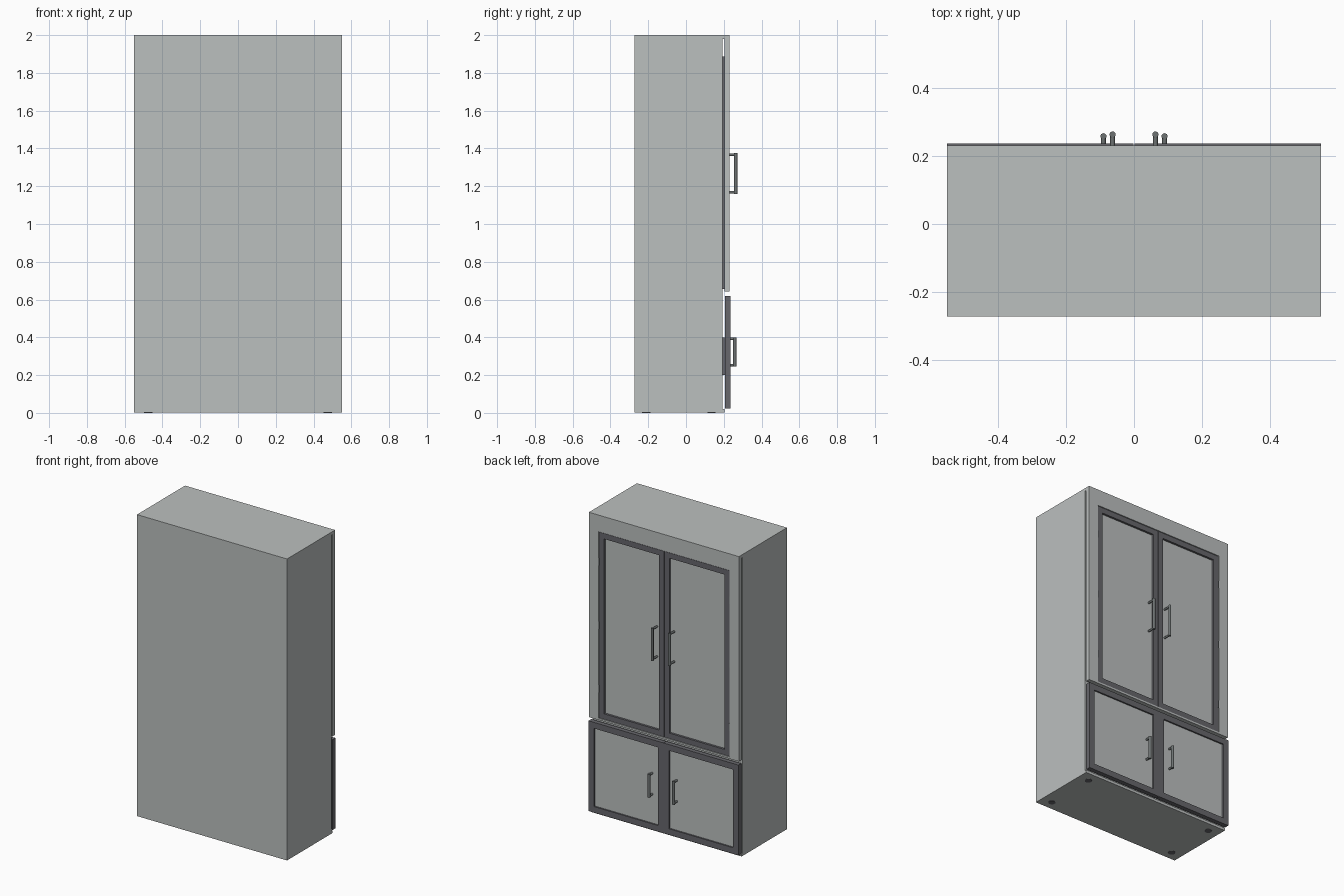
import bpy, bmesh, math
from mathutils import Vector

if "Cube" in bpy.data.objects:
    bpy.data.objects.remove(bpy.data.objects["Cube"])


def material(name, rgb):
    m = bpy.data.materials.new(name)
    m.diffuse_color = (*rgb, 1)
    m.use_nodes = True
    m.node_tree.nodes["Principled BSDF"].inputs["Base Color"].default_value = m.diffuse_color
    return m


LIGHT = material("light_grey", (0.50, 0.525, 0.52))
DARK = material("dark_grey", (0.135, 0.135, 0.15))
METAL = material("handle_grey", (0.15, 0.165, 0.165))


def finish(name, bm, mat):
    bmesh.ops.recalc_face_normals(bm, faces=bm.faces)
    me = bpy.data.meshes.new(name)
    bm.to_mesh(me)
    bm.free()
    me.materials.append(mat)
    ob = bpy.data.objects.new(name, me)
    bpy.context.collection.objects.link(ob)
    return ob


def box(name, x, y, z, mat):
    """Box from (low, high) ranges on each axis."""
    bm = bmesh.new()
    bmesh.ops.create_cube(bm, size=1)
    for v in bm.verts:
        v.co = [r[0] if c < 0 else r[1] for c, r in zip(v.co, (x, y, z))]
    return finish(name, bm, mat)


def frame(name, x, y, z, wx, wz_low, wz_high, mat):
    """Rectangular ring in the xz plane, extruded along y."""
    bm = bmesh.new()
    outer = [(x[0], z[0]), (x[1], z[0]), (x[1], z[1]), (x[0], z[1])]
    inner = [(x[0] + wx, z[0] + wz_low), (x[1] - wx, z[0] + wz_low),
             (x[1] - wx, z[1] - wz_high), (x[0] + wx, z[1] - wz_high)]
    o = [bm.verts.new((a, y[0], b)) for a, b in outer]
    i = [bm.verts.new((a, y[0], b)) for a, b in inner]
    faces = [bm.faces.new((o[k], o[(k + 1) % 4], i[(k + 1) % 4], i[k])) for k in range(4)]
    res = bmesh.ops.extrude_face_region(bm, geom=faces, use_keep_orig=True)
    for v in res["geom"]:
        if isinstance(v, bmesh.types.BMVert):
            v.co.y = y[1]
    return finish(name, bm, mat)


def rod(name, a, b, r, mat):
    """Cylinder between two points."""
    a, b = Vector(a), Vector(b)
    bm = bmesh.new()
    bmesh.ops.create_cone(bm, cap_ends=True, segments=16, radius1=r, radius2=r,
                          depth=(b - a).length)
    rot = Vector((0, 0, 1)).rotation_difference(b - a).to_matrix()
    for v in bm.verts:
        v.co = rot @ v.co + (a + b) / 2
    ob = finish(name, bm, mat)
    bpy.context.view_layer.objects.active = ob
    ob.select_set(True)
    bpy.ops.object.shade_smooth_by_angle(angle=math.radians(40))
    ob.select_set(False)
    return ob


def door(name, x, y, z, w, recess):
    """Dark frame around a sunken light panel."""
    frame(name + "_frame", x, y, z, w, w, w, DARK)
    box(name + "_panel", (x[0] + w - .002, x[1] - w + .002), (y[0] + .003, y[1] - recess),
        (z[0] + w - .002, z[1] - w + .002), LIGHT)


def handle(name, x, y0, y1, z0, z1):
    """Round pull bar on two posts."""
    rod(name + "_bar", (x, y1, z0), (x, y1, z1), .009, METAL)
    for k, z in enumerate((z0 + .008, z1 - .008)):
        rod(f"{name}_post_{k}", (x, y0, z), (x, y1, z), .007, METAL)


# Carcass: closed body with top and bottom plates reaching toward the doors
box("cabinet_body", (-.55, .55), (-.272, .193), (.002, 2), LIGHT)
box("top_plate", (-.55, .55), (.193, .231), (1.98, 2), LIGHT)
box("bottom_plate", (-.55, .55), (.193, .203), (.002, .02), LIGHT)

# Upper face frame around the tall doors
frame("face_frame", (-.55, .55), (.203, .231), (.642, 1.98), .07, .012, .09, LIGHT)

for s, side in ((1, "left"), (-1, "right")):
    # Tall upper doors
    door("upper_door_" + side, sorted((s * .002, s * .477)), (.193, .228), (.656, 1.887),
         .036, .014)
    # Lower doors stand slightly proud
    door("lower_door_" + side, sorted((s * .0015, s * .55)), (.206, .236), (.022, .62),
         .04, .010)
    # Small mounting blocks hidden in the gap behind the lower doors
    box("lower_door_mount_" + side, sorted((s * .05, s * .45)), (.193, .208), (.2, .4), DARK)
    handle("upper_handle_" + side, s * .063, .212, .263, 1.16, 1.375)
    handle("lower_handle_" + side, s * .090, .222, .258, .245, .40)
    # Hinges on the outer door edges
    for k, z in enumerate((.85, 1.27, 1.69)):
        rod(f"hinge_{side}_{k}", (s * .478, .226, z - .025), (s * .478, .226, z + .025),
            .004, METAL)
    # Low round feet
    for k, y in enumerate((-.21, .135)):
        rod(f"foot_{side}_{k}", (s * .475, y, 0), (s * .475, y, .01), .022, DARK)
